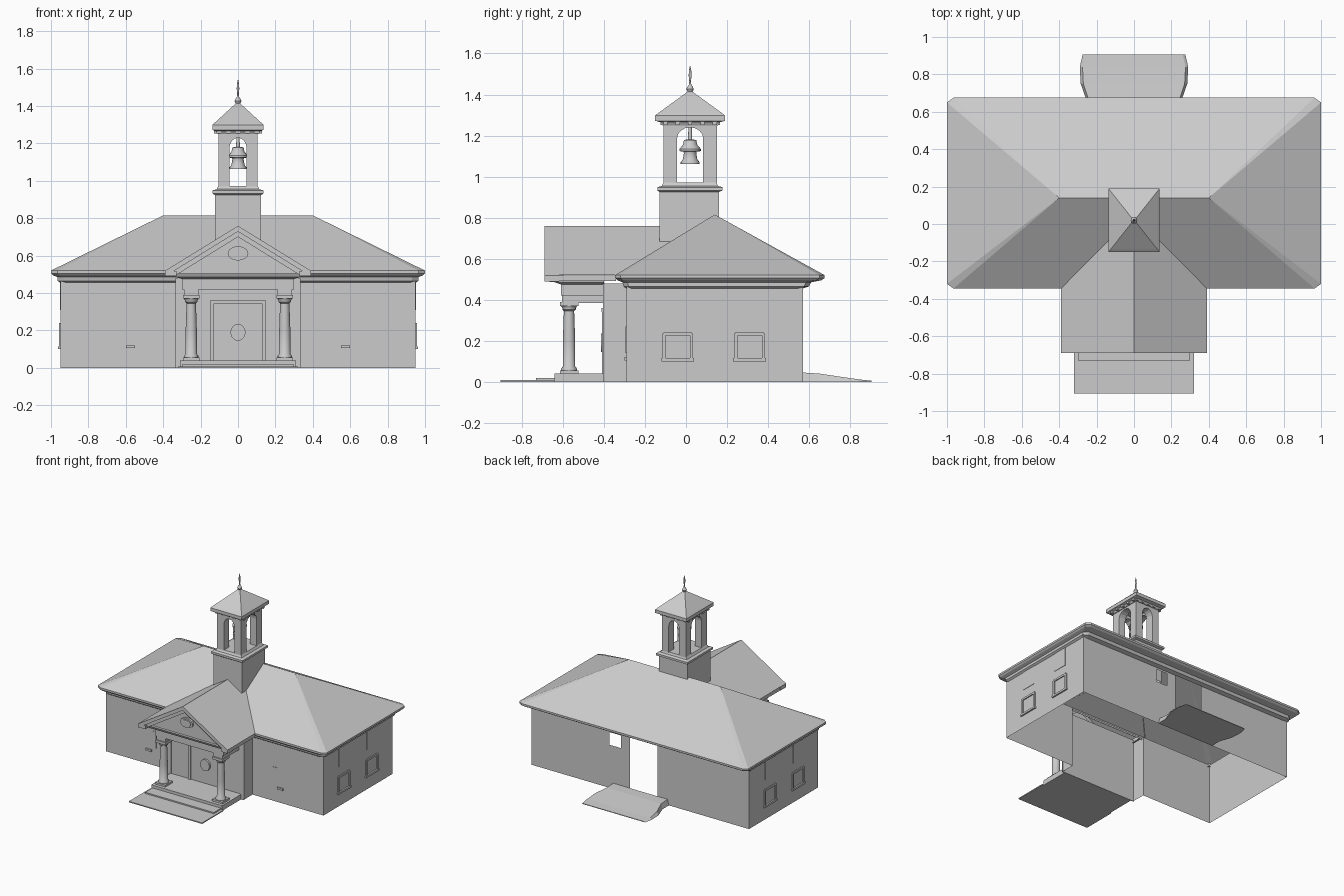
import bpy, bmesh, math

if "Cube" in bpy.data.objects:
    bpy.data.objects.remove(bpy.data.objects["Cube"])


def make(name, verts, faces, smooth=False):
    me = bpy.data.meshes.new(name)
    me.from_pydata([tuple(v) for v in verts], [], faces)
    bm = bmesh.new()
    bm.from_mesh(me)
    bmesh.ops.recalc_face_normals(bm, faces=bm.faces)
    bm.to_mesh(me)
    bm.free()
    ob = bpy.data.objects.new(name, me)
    bpy.context.collection.objects.link(ob)
    if smooth:
        bpy.ops.object.select_all(action='DESELECT')
        bpy.context.view_layer.objects.active = ob
        ob.select_set(True)
        bpy.ops.object.shade_smooth_by_angle(angle=math.radians(40))
    return ob


def outline(hx, y0, y1, z, cx=0, cy=0):
    """Rectangle, with clipped corners when cx, cy are given."""
    if not cx:
        return [(-hx, y0, z), (hx, y0, z), (hx, y1, z), (-hx, y1, z)]
    return [(-hx + cx, y0, z), (hx - cx, y0, z), (hx, y0 + cy, z), (hx, y1 - cy, z),
            (hx - cx, y1, z), (-hx + cx, y1, z), (-hx, y1 - cy, z), (-hx, y0 + cy, z)]


def rings(name, levels, bottom=True, top=True, cx=0, cy=0):
    """Stack of outlines: half width, y front, y back, z."""
    loops = [outline(*lv, cx, cy) for lv in levels]
    n = len(loops[0])
    v = [p for lp in loops for p in lp]
    f = [(k*n + i, k*n + (i + 1) % n, k*n + n + (i + 1) % n, k*n + n + i)
         for k in range(len(loops) - 1) for i in range(n)]
    if bottom:
        f.append(tuple(range(n))[::-1])
    if top:
        f.append(tuple(range(len(v) - n, len(v))))
    return make(name, v, f)


def prism(name, pts, axis, a, b):
    """Extrude a 2D outline along x (pts = y,z) or y (pts = x,z)."""
    put = (lambda p, t: (t, p[0], p[1])) if axis == 'x' else (lambda p, t: (p[0], t, p[1]))
    n = len(pts)
    v = [put(p, a) for p in pts] + [put(p, b) for p in pts]
    f = [tuple(range(n)), tuple(range(2*n - 1, n - 1, -1))]
    f += [(i, (i + 1) % n, n + (i + 1) % n, n + i) for i in range(n)]
    return make(name, v, f)


def box(name, x0, x1, y0, y1, z0, z1):
    return prism(name, [(x0, z0), (x1, z0), (x1, z1), (x0, z1)], 'y', y0, y1)


def lathe(name, prof, x, y, n=16):
    v = [(x + r*math.cos(2*math.pi*i/n), y + r*math.sin(2*math.pi*i/n), z) for r, z in prof for i in range(n)]
    f = [(k*n + i, k*n + (i + 1) % n, k*n + n + (i + 1) % n, k*n + n + i)
         for k in range(len(prof) - 1) for i in range(n)]
    f += [tuple(range(n)), tuple(range(len(v) - n, len(v)))]
    return make(name, v, f, True)


def disc(name, x, y, z, rx, rz, depth, n=20):
    pts = [(x + rx*math.cos(2*math.pi*i/n), z + rz*math.sin(2*math.pi*i/n)) for i in range(n)]
    return prism(name, pts, 'y', y, y + depth)


# Walls: open shell with projecting entrance bay, rear doorway and small rear window
path = [(-.15, .57), (-.95, .57), (-.95, -.29), (-.33, -.29), (-.33, -.40),
        (.33, -.40), (.33, -.29), (.95, -.29), (.95, .57), (.27, .57)]
wv = [(x, y, z) for x, y in path for z in (0, .48)]
wf = [(2*i, 2*i + 2, 2*i + 3, 2*i + 1) for i in range(len(path) - 1)]
for x0, x1, z0, z1 in [(.17, .27, 0, .34), (.17, .27, .44, .48), (.09, .17, 0, .48)]:
    k = len(wv)
    wv += [(x0, .57, z0), (x1, .57, z0), (x1, .57, z1), (x0, .57, z1)]
    wf.append((k, k + 1, k + 2, k + 3))
make("walls", wv, wf)

# Main hipped roof and stepped eaves, corners slightly clipped
rings("eaves", [(.95, -.29, .57, .455), (.965, -.305, .60, .465), (.965, -.31, .61, .485),
                (.99, -.335, .66, .495), (1.0, -.345, .675, .505), (1.0, -.345, .675, .52)],
      False, False, .035, .025)
make("main_roof", outline(1, -.345, .675, .52, .035, .025) + [(-.40, .14, .815), (.40, .14, .815)],
     [(0, 1, 9, 8), (1, 2, 9), (2, 3, 9), (3, 4, 9), (4, 5, 8, 9), (5, 6, 8), (6, 7, 8), (7, 0, 8)])

# Porch gable roof running back into the main slope
make("porch_roof", [(-.39, -.69, .52), (0, -.69, .76), (.39, -.69, .52),
                    (-.39, -.34, .52), (0, .05, .76), (.39, -.34, .52)],
     [(0, 1, 4, 3), (1, 2, 5, 4)])
for s in (-1, 1):
    box("porch_eave", *sorted((s*.33, s*.388)), -.685, -.34, .49, .518)


def rake(name, w, zb, apex, t, y0, y1):
    prism(name, [(-w, zb), (0, apex), (w, zb), (w, zb - t), (0, apex - t), (-w, zb - t)], 'y', y0, y1)


rake("rake_outer", .39, .519, .759, .03, -.69, -.62)
rake("rake_inner", .345, .517, .73, .03, -.665, -.62)
prism("tympanum", [(-.33, .50), (.33, .50), (0, .71)], 'y', -.63, -.60)
disc("gable_vent_frame", 0, -.645, .612, .055, .038, .02)
disc("gable_vent", 0, -.65, .612, .04, .026, .02)

# Porch entablature, brackets, columns
rings("entablature", [(.30, -.61, -.40, .42), (.30, -.61, -.40, .475), (.33, -.64, -.40, .485),
                      (.335, -.65, -.40, .505)])
for s in (-1, 1):
    x = .25*s
    box("bracket", x - .04, x + .04, -.605, -.40, .385, .425)
    box("column_base", x - .045, x + .045, -.615, -.525, .04, .055)
    box("capital", x - .045, x + .045, -.615, -.525, .37, .39)
    lathe("column", [(.038, .055), (.038, .065), (.03, .075), (.03, .20), (.025, .345),
                     (.033, .352), (.033, .36), (.042, .372)], x, -.57)
    box("bay_pilaster", *sorted((s*.335, s*.30)), -.405, -.40, 0, .48)

# Porch floor, front walk
box("porch_floor", -.31, .31, -.64, -.40, 0, .04)
box("porch_step", -.30, .30, -.73, -.64, 0, .018)
box("front_walk", -.32, .32, -.905, -.64, 0, .008)

# Rear ramp: narrow at the wall, wider and thin at the far edge
ramp = [(.25, .57, .045), (.25, .65, .04), (.285, .75, .025), (.29, .84, .012), (.275, .905, .005)]
rv = [p for hx, y, z in ramp for p in ((-hx, y, 0), (hx, y, 0), (hx*.95, y, z), (-hx*.95, y, z))]
rf = [(4*k + i, 4*k + (i + 1) % 4, 4*k + 4 + (i + 1) % 4, 4*k + 4 + i) for k in range(4) for i in range(4)]
make("rear_ramp", rv, rf + [(0, 1, 2, 3), (16, 17, 18, 19)])

# Entrance door frame and wreath
box("door_head", -.15, .15, -.412, -.40, .34, .36)
box("door_jamb", -.15, -.13, -.41, -.40, .04, .34)
box("door_jamb", .13, .15, -.41, -.40, .04, .34)
disc("door_wreath", 0, -.415, .19, .04, .045, .015)


# Side and front windows
def side_part(name, s, y0, y1, z0, z1, d):
    box(name, *sorted((s*.95, s*(.95 + d))), y0, y1, z0, z1)


for s in (-1, 1):
    for y in (-.04, .31):
        side_part("window_sill", s, y - .08, y + .08, .10, .115, .012)
        side_part("window_head", s, y - .07, y + .07, .225, .24, .008)
        side_part("window_stile", s, y - .075, y - .06, .115, .235, .008)
        side_part("window_stile", s, y + .06, y + .075, .115, .235, .008)
        side_part("upper_pane", s, y - .06, y + .06, .31, .455, .003)
    box("front_window", *sorted((s*.51, s*.545)), -.294, -.29, .14, .27)
    box("front_window_sill", *sorted((s*.55, s*.60)), -.30, -.29, .105, .12)

# Tower base with moulded cap
rings("tower_base", [(.124, -.13, .16, .66), (.124, -.13, .16, .925), (.137, -.14, .178, .932),
                     (.137, -.14, .178, .948), (.115, -.118, .155, .955), (.105, -.108, .148, .972)], False)


# Belfry: arched walls on four sides
def arch(c, half, opening, spring):
    pts = [(c - half, .965), (c - half, 1.275), (c + half, 1.275), (c + half, .965), (c + opening, .965)]
    for i in range(9):
        a = math.pi*i/8
        pts.append((c + opening*math.cos(a), spring + .055*math.sin(a)))
    return pts + [(c - opening, .965)]


for y0, y1 in ((-.11, -.05), (.09, .15)):
    prism("belfry_front_arch", arch(0, .105, .046, 1.175), 'y', y0, y1)
for x0, x1 in ((-.104, -.046), (.046, .104)):
    prism("belfry_side_arch", arch(.02, .129, .064, 1.185), 'x', x0, x1)

# Belfry roof and dentils
rings("belfry_roof", [(.11, -.115, .155, 1.25), (.118, -.125, .165, 1.265), (.137, -.15, .19, 1.272),
                      (.137, -.15, .19, 1.298), (.125, -.135, .175, 1.31), (.01, .01, .03, 1.415)])
for s in (-1, 1):
    for t in (-.12, -.06, 0, .06, .12):
        box("dentil", *sorted((s*.11, s*.128)), t + .01, t + .03, 1.252, 1.275)
        x, y = t*.85, .02 + s*.135
        box("dentil", x - .01, x + .01, y - .01, y + .01, 1.252, 1.275)

# Finial and bell
lathe("finial", [(.016, 1.40), (.01, 1.41), (.015, 1.418), (.018, 1.427), (.013, 1.438), (.006, 1.448),
                 (.004, 1.465), (.007, 1.49), (.006, 1.515), (.001, 1.54)], 0, .02, 12)
lathe("bell", [(.046, 1.062), (.046, 1.07), (.035, 1.085), (.03, 1.115), (.032, 1.122), (.052, 1.124),
               (.052, 1.135), (.035, 1.155), (.03, 1.178), (.01, 1.182), (.008, 1.255)], 0, .02, 20)
